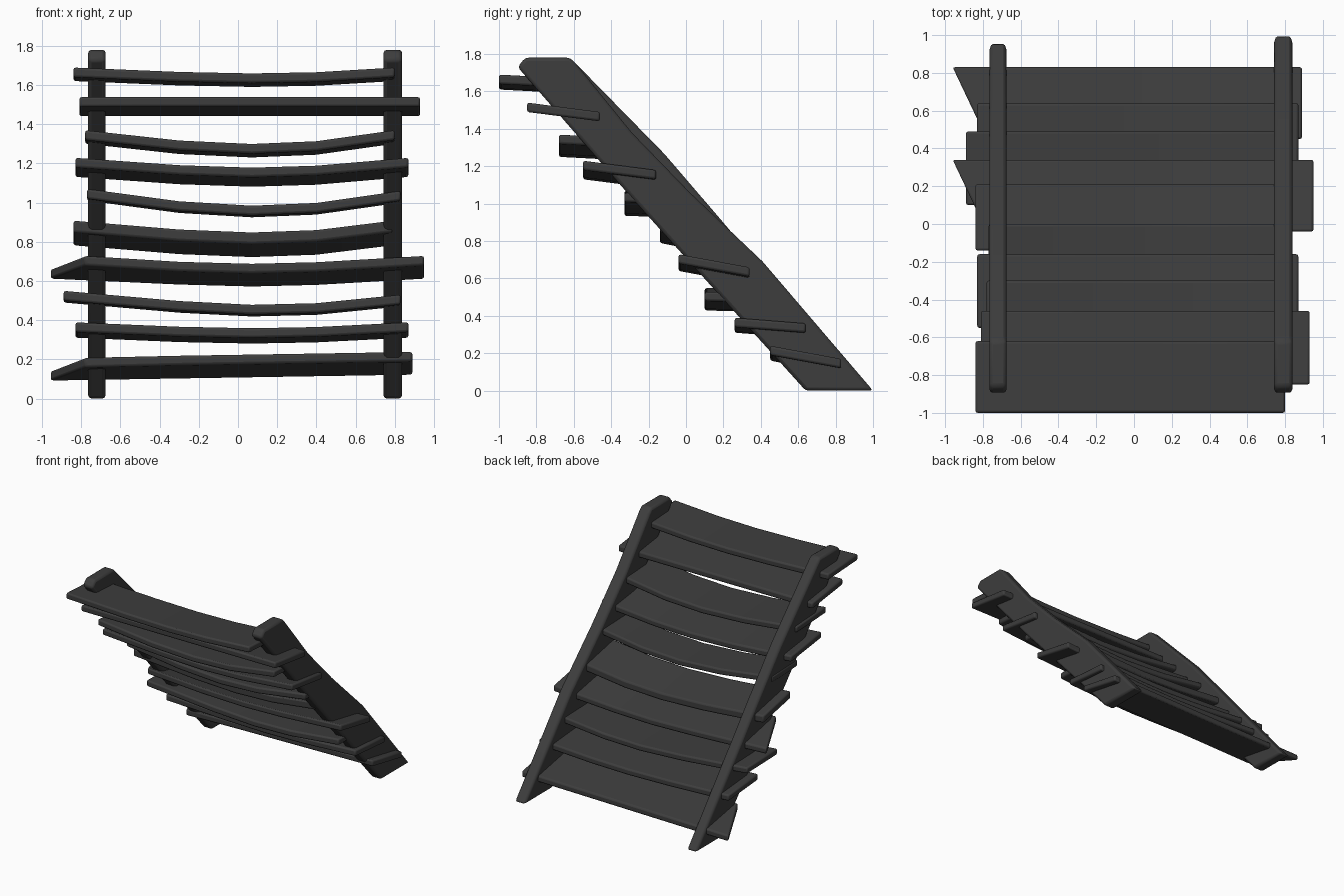
import bpy
import bmesh

default = bpy.data.objects.get("Cube")
if default:
    bpy.data.objects.remove(default, do_unlink=True)

# Single dark timber colour
wood = bpy.data.materials.new("charcoal wood")
wood.use_nodes = True
colour = (0.047, 0.047, 0.047, 1)
wood.diffuse_color = colour
wood.node_tree.nodes["Principled BSDF"].inputs["Base Color"].default_value = colour


def loft(name, sections, bevel):
    """Skin a row of matching closed sections, cap the ends, soften the edges."""
    bm = bmesh.new()
    rings = [[bm.verts.new(point) for point in section] for section in sections]
    count = len(rings[0])
    for near, far in zip(rings, rings[1:]):
        for i in range(count):
            j = (i + 1) % count
            bm.faces.new((near[i], near[j], far[j], far[i]))
    bm.faces.new(rings[0])
    bm.faces.new(rings[-1])
    bmesh.ops.recalc_face_normals(bm, faces=bm.faces)
    mesh = bpy.data.meshes.new(name)
    bm.to_mesh(mesh)
    bm.free()
    mesh.materials.append(wood)
    obj = bpy.data.objects.new(name, mesh)
    bpy.context.collection.objects.link(obj)
    mod = obj.modifiers.new("soft edges", "BEVEL")
    mod.width = bevel
    mod.segments = 2
    mod.limit_method = "ANGLE"
    bpy.ops.object.select_all(action="DESELECT")
    obj.select_set(True)
    bpy.context.view_layer.objects.active = obj
    bpy.ops.object.shade_smooth_by_angle()
    return obj


# Sloping side beams: (y, z) outline, with slightly different worn back edges
def stringer(name, x_min, x_max, back_edge):
    outline = [(0.64, 0), (-0.29, 1.03), (-0.9, 1.73), (-0.86, 1.78),
               (-0.62, 1.78), (-0.59, 1.75)] + back_edge
    sections = [[(x, y, z) for y, z in outline] for x in (x_min, x_max)]
    return loft(name, sections, 0.018)


stringer("left_stringer", 0.742, 0.838,
         [(-0.29, 1.38), (0.02, 1.06), (0.41, 0.69), (1.0, 0)])
stringer("right_stringer", -0.765, -0.675,
         [(-0.115, 1.265), (0.19, 0.91), (0.4, 0.66), (0.96, 0)])


# Warped treads: the front edge is higher, the middle sags, some ends are cut askew
def tread(name, x_min, x_max, front, back, z_left, z_right, sag, thick, drop, skew=0):
    sections = []
    for x, weight in ((x_min, 0), (-0.3, 0.75), (0.07, 1), (0.4, 0.8), (x_max, 0)):
        t = (x - x_min) / (x_max - x_min)
        z = z_left + (z_right - z_left) * t - sag * weight
        x_front = x + skew if x == x_min else x
        sections.append([(x_front, front, z), (x, back, z - drop),
                         (x, back, z - drop - thick), (x_front, front, z - thick)])
    return loft(name, sections, 0.012)


# x range, y range, top height at each end, sag, thickness, drop to back, skew
treads = [
    (-0.84, 0.80, -1.0, -0.62, 1.69, 1.69, 0.03, 0.05, 0.02),
    (-0.81, 0.93, -0.85, -0.46, 1.54, 1.54, 0, 0.05, 0.05),
    (-0.78, 0.80, -0.68, -0.30, 1.37, 1.37, 0.07, 0.05, 0.02),
    (-0.83, 0.87, -0.55, -0.16, 1.23, 1.23, 0.05, 0.05, 0.05),
    (-0.77, 0.83, -0.33, 0, 1.07, 1.06, 0.08, 0.05, 0.01),
    (-0.84, 0.79, -0.14, 0.21, 0.91, 0.91, 0.06, 0.06, 0.07),
    (-0.96, 0.95, -0.04, 0.34, 0.73, 0.73, 0.04, 0.05, 0.07, 0.18),
    (-0.89, 0.83, 0.10, 0.49, 0.55, 0.53, 0.06, 0.05, 0.01),
    (-0.83, 0.87, 0.26, 0.64, 0.39, 0.39, 0.03, 0.05, 0.03),
    (-0.96, 0.89, 0.45, 0.83, 0.21, 0.24, 0, 0.05, 0.07, 0.18),
]
for number, values in enumerate(reversed(treads), 1):
    tread(f"tread_{number}", *values)
